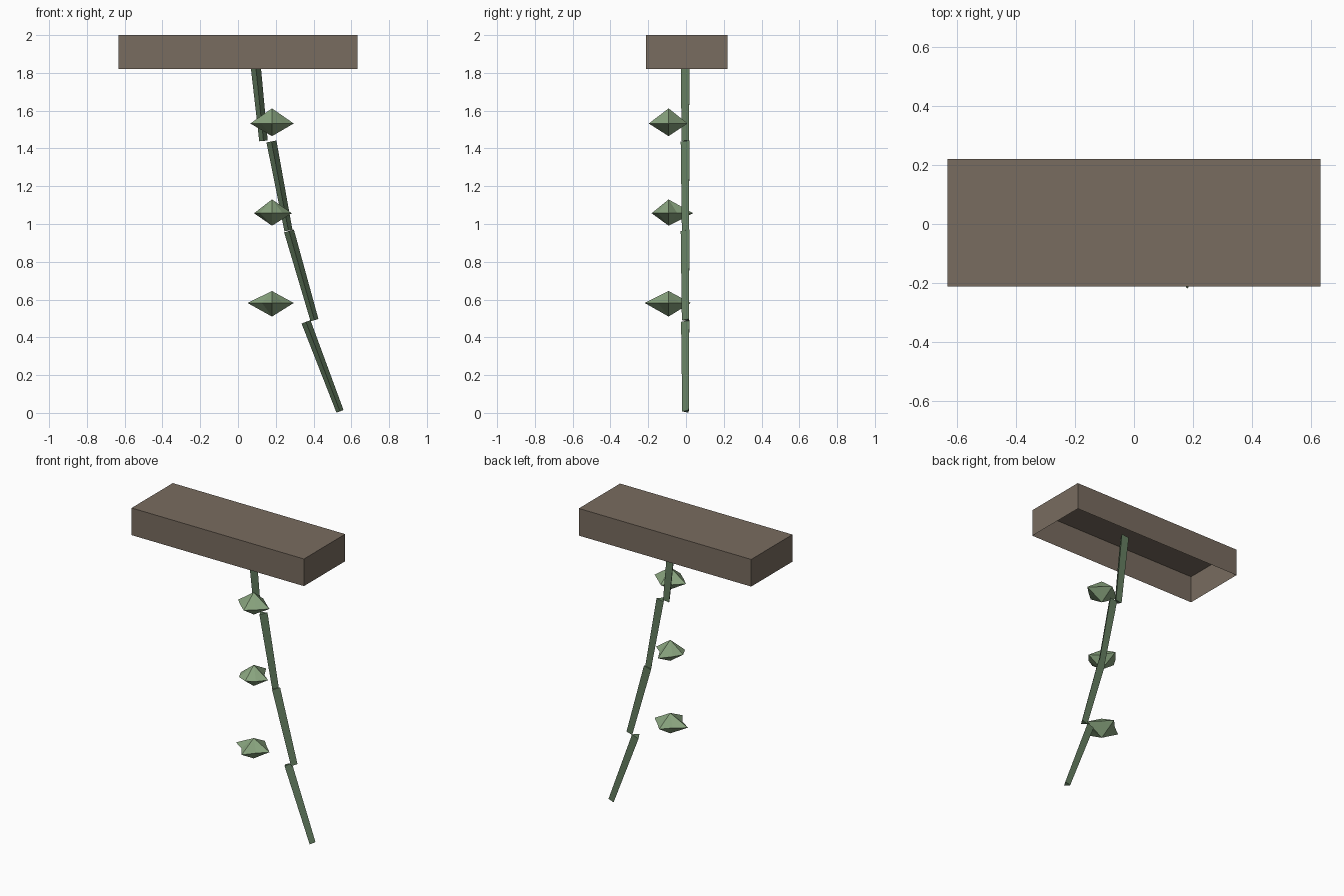
import bpy, bmesh
from math import cos, sin, radians
from mathutils import Vector

if "Cube" in bpy.data.objects:
    bpy.data.objects.remove(bpy.data.objects["Cube"])


def material(name, rgb):
    m = bpy.data.materials.new(name)
    m.diffuse_color = (*rgb, 1)
    m.use_nodes = True
    m.node_tree.nodes["Principled BSDF"].inputs["Base Color"].default_value = m.diffuse_color
    return m


BARK = material("ledge_brown", (0.19, 0.15, 0.115))
STEM = material("stem_green", (0.13, 0.21, 0.12))
LEAF = material("leaf_green", (0.25, 0.37, 0.21))


def finish(name, bm, mat):
    bmesh.ops.recalc_face_normals(bm, faces=bm.faces)
    me = bpy.data.meshes.new(name)
    bm.to_mesh(me)
    bm.free()
    me.materials.append(mat)
    ob = bpy.data.objects.new(name, me)
    bpy.context.collection.objects.link(ob)
    return ob


# Overhead ledge: a box with an open underside
bm = bmesh.new()
bmesh.ops.create_cube(bm, size=1)
for v in bm.verts:
    v.co = Vector((v.co.x * 1.265, v.co.y * 0.432 + 0.004, v.co.z * 0.18 + 1.91))
under = min(bm.faces, key=lambda f: f.calc_center_median().z)
bmesh.ops.delete(bm, geom=[under], context='FACES_ONLY')
finish("ledge", bm, BARK)


# Hanging stem: tapered three-sided segments, one edge facing the front
def stem_segment(name, top, bottom, r_top, r_bottom):
    a, b = Vector((top[0], 0.003, top[1])), Vector((bottom[0], 0.003, bottom[1]))
    axis = (b - a).normalized()
    side = Vector((-axis.z, 0, axis.x))
    back = Vector((0, 1, 0))
    bm = bmesh.new()
    rings = []
    for c, r in ((a, r_top), (b, r_bottom)):
        rings.append([bm.verts.new(c + r * (side * cos(radians(t)) + back * sin(radians(t))))
                      for t in (-90, 30, 150)])
    for i in range(3):
        j = (i + 1) % 3
        bm.faces.new((rings[0][i], rings[0][j], rings[1][j], rings[1][i]))
    bm.faces.new(rings[0])
    bm.faces.new(rings[1])
    finish(name, bm, STEM)


segments = [((0.085, 1.92), (0.135, 1.44), 0.032, 0.026),
            ((0.177, 1.437), (0.267, 0.965), 0.031, 0.025),
            ((0.270, 0.963), (0.405, 0.491), 0.031, 0.025),
            ((0.360, 0.482), (0.540, 0.008), 0.029, 0.023)]
for i, s in enumerate(segments):
    stem_segment(f"stem_segment_{i + 1}", *s)


# Leaf clusters: flattened eight-sided double cones with uneven rims
def leaf_cluster(name, z, up, down, radii):
    centre = Vector((0.18, -0.092, z))
    bm = bmesh.new()
    rim = [bm.verts.new(centre + Vector((r * cos(radians(45 * i)), r * sin(radians(45 * i)), 0)))
           for i, r in enumerate(radii)]
    for dz in (up, -down):
        tip = bm.verts.new(centre + Vector((0, 0, dz)))
        for i in range(8):
            bm.faces.new((rim[i], rim[(i + 1) % 8], tip))
    finish(name, bm, LEAF)


leaf_cluster("leaf_cluster_top", 1.532, 0.08, 0.067,
             (0.115, 0.075, 0.10, 0.08, 0.115, 0.08, 0.105, 0.08))
leaf_cluster("leaf_cluster_middle", 1.057, 0.073, 0.066,
             (0.105, 0.065, 0.13, 0.085, 0.095, 0.09, 0.09, 0.08))
leaf_cluster("leaf_cluster_bottom", 0.582, 0.063, 0.072,
             (0.115, 0.08, 0.117, 0.08, 0.13, 0.075, 0.127, 0.08))
